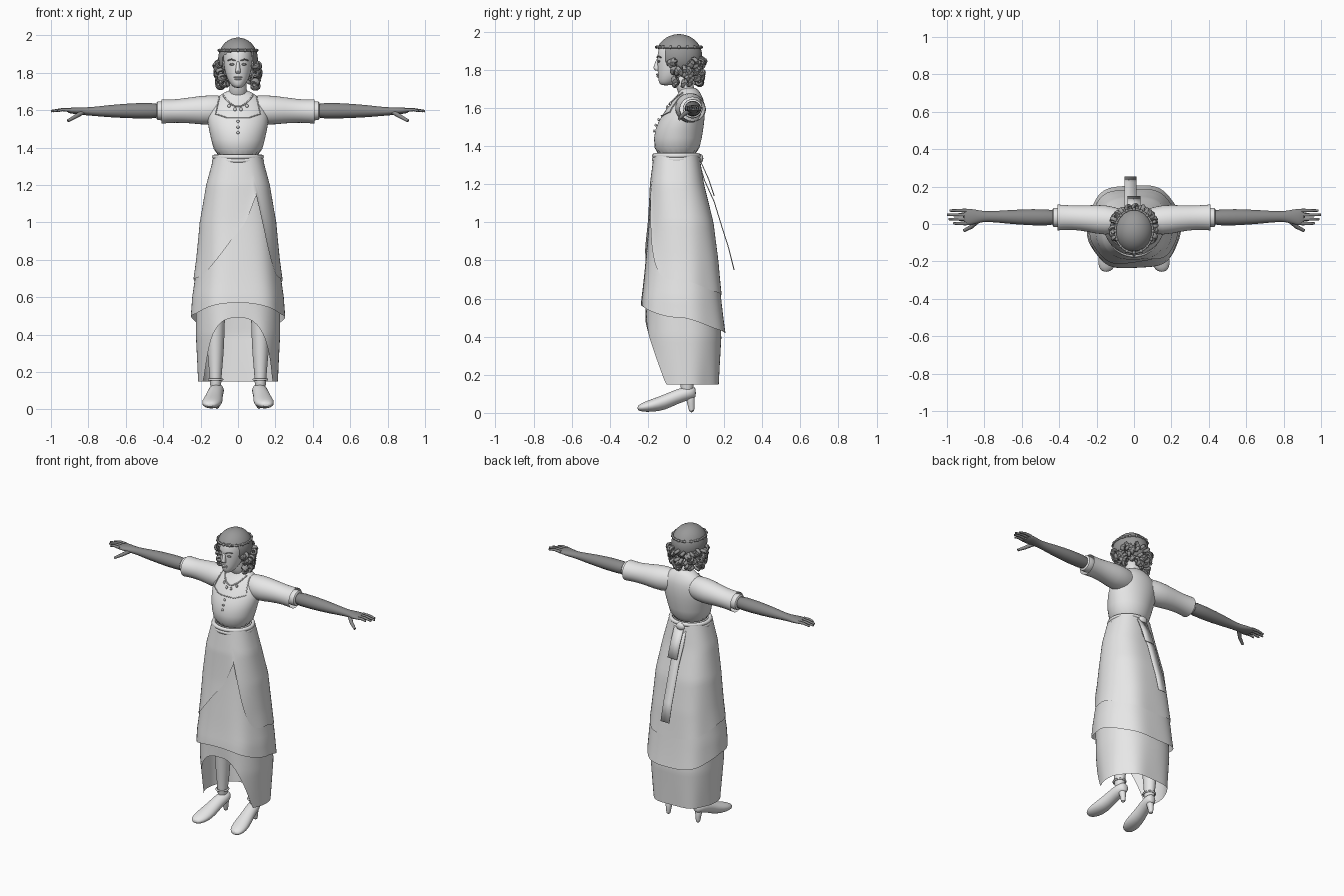
import bpy
import bmesh
import random
from math import sin, cos, pi, sqrt, radians
from mathutils import Vector, Matrix

random.seed(4)
cube = bpy.data.objects.get("Cube")
if cube:
    bpy.data.objects.remove(cube, do_unlink=True)


def material(name, value):
    mat = bpy.data.materials.new(name)
    mat.use_nodes = True
    colour = (value, value, value, 1)
    mat.diffuse_color = colour
    mat.node_tree.nodes["Principled BSDF"].inputs["Base Color"].default_value = colour
    return mat


LIGHT = material("light grey", 0.8)
GLOVE = material("glove grey", 0.25)
HAIR = material("hair grey", 0.32)


def add_object(name, data, mat):
    obj = bpy.data.objects.new(name, data)
    bpy.context.scene.collection.objects.link(obj)
    data.materials.append(mat)
    return obj


def finish(name, bm, mat, subdivide=False):
    bmesh.ops.recalc_face_normals(bm, faces=bm.faces)
    mesh = bpy.data.meshes.new(name)
    bm.to_mesh(mesh)
    bm.free()
    for poly in mesh.polygons:
        poly.use_smooth = True
    mesh.set_sharp_from_angle(angle=radians(50))
    obj = add_object(name, mesh, mat)
    if subdivide:
        mod = obj.modifiers.new("smooth", "SUBSURF")
        mod.levels = mod.render_levels = 1
    return obj


def bridge(bm, rows, closed=True):
    rows = [[bm.verts.new(p) for p in row] for row in rows]
    for low, high in zip(rows, rows[1:]):
        count = len(low)
        for i in range(count if closed else count - 1):
            j = (i + 1) % count
            bm.faces.new((low[i], low[j], high[j], high[i]))
    return rows


def loft(name, axis, sections, mat, caps=True, segments=24):
    """Sections are (position, centre u, centre v, radius u, radius v)."""
    bm = bmesh.new()
    rows = []
    for pos, cu, cv, ru, rv in sections:
        row = []
        for i in range(segments):
            a = 2 * pi * i / segments
            point = [cu + ru * cos(a), cv + rv * sin(a)]
            point.insert("xyz".index(axis), pos)
            row.append(point)
        rows.append(row)
    rows = bridge(bm, rows)
    if caps:
        bm.faces.new(rows[0])
        bm.faces.new(rows[-1])
    return finish(name, bm, mat, True)


def strand(name, points, radius, mat, tip=1.0, closed=False):
    curve = bpy.data.curves.new(name, "CURVE")
    curve.dimensions = "3D"
    curve.bevel_depth = radius
    curve.bevel_resolution = 2
    curve.use_fill_caps = True
    spline = curve.splines.new("POLY")
    spline.points.add(len(points) - 1)
    spline.use_cyclic_u = closed
    for i, (target, p) in enumerate(zip(spline.points, points)):
        target.co = (*p, 1)
        target.radius = 1 + (tip - 1) * i / (len(points) - 1)
    return add_object(name, curve, mat)


def ball(name, centre, size, mat, segments=12):
    bm = bmesh.new()
    place = Matrix.Translation(centre) @ Matrix.Diagonal((*size, 1))
    bmesh.ops.create_uvsphere(bm, u_segments=segments, v_segments=segments // 2 + 2, radius=1, matrix=place)
    return finish(name, bm, mat)


def lookup(table, z):
    """Linear reading of a table sorted by falling height."""
    z = max(min(z, table[0][0]), table[-1][0])
    for high, low in zip(table, table[1:]):
        if z >= low[0]:
            t = (high[0] - z) / (high[0] - low[0])
            return [h + (l - h) * t for h, l in zip(high, low)]


# Skirt: height, half width, front, back
SKIRT = [(1.35, .125, -.165, .065), (1.2, .165, -.185, .09), (1.0, .198, -.195, .14),
         (.8, .213, -.21, .165), (.6, .232, -.223, .18), (.4, .232, -.222, .195), (.15, .217, -.2, .182)]


def skirt_layer(name, top, hem, offset, flare, rows=26, segments=80):
    bm = bmesh.new()
    grid = []
    for r in range(rows + 1):
        t = r / rows
        row = []
        for i in range(segments):
            a = 2 * pi * i / segments
            c, s = cos(a), sin(a)
            z = top + (hem(c, s) - top) * t
            _, rx, front, back = lookup(SKIRT, z)
            grow = offset + flare * t ** 4 + .005 * sin(6 * a + 1) * t * t
            cx = abs(c) ** .82 * (1 if c > 0 else -1)
            sy = abs(s) ** .82 * (1 if s > 0 else -1)
            row.append((cx * (rx + grow), (front + back) / 2 + sy * ((back - front) / 2 + grow), z))
        grid.append(row)
    bridge(bm, grid)
    return finish(name, bm, LIGHT)


def wrap_hem(c, s):
    if s > 0:
        return .7 - .08 * s
    if c < .45:
        return .7 + .45 * ((c + 1) / 1.45) ** 1.6
    return .7 + .45 * ((1 - c) / .55) ** 2


def arched_hem(c, s):
    return .15 + (.34 * (1 - min(1, abs(c) / .88) ** 2.6) if s < 0 else 0)


skirt_layer("underskirt", .72, arched_hem, -.008, 0)
skirt_layer("middle_skirt", 1.35, lambda c, s: .5 + (.07 * s * s if s < 0 else -.08 * s), 0, .016)
skirt_layer("wrap_overskirt", 1.35, wrap_hem, .005, .006)

# Bodice, neck and belt
TORSO = [(1.71, 0, .01, .05, .045), (1.685, 0, .02, .09, .052), (1.65, 0, .015, .14, .078),
         (1.6, 0, 0, .165, .1), (1.53, 0, -.025, .166, .124), (1.45, 0, -.045, .145, .13),
         (1.33, 0, -.05, .123, .115)]
loft("bodice", "z", TORSO, LIGHT)
loft("neck", "z", [(1.66, 0, .01, .056, .05), (1.71, 0, -.005, .045, .045), (1.8, 0, -.03, .045, .05)], LIGHT)
for name, z in (("upper_belt", 1.35), ("lower_belt", 1.33)):
    ring = [(.126 * cos(a), -.05 + .116 * sin(a), z) for a in [2 * pi * i / 48 for i in range(48)]]
    strand(name, ring, .013, LIGHT, closed=True)


def chest(x, z, lift=.003):
    _, _, cy, rx, ry = lookup(TORSO, z)
    return (x, cy - ry * sqrt(max(0, 1 - (x / rx) ** 2)) - lift, z)


def chest_line(corners, steps=8):
    line = []
    for (x0, z0), (x1, z1) in zip(corners, corners[1:]):
        line += [chest(x0 + (x1 - x0) * i / steps, z0 + (z1 - z0) * i / steps) for i in range(steps)]
    return line + [chest(*corners[-1])]


# Collar, necklace and buttons
strand("bib_collar", chest_line([(-.1, 1.67), (-.12, 1.58), (-.06, 1.56), (.06, 1.56), (.12, 1.58), (.1, 1.67)]),
       .003, LIGHT)
necklace = [(.08 * u, 1.62 + .06 * u * u) for u in [i / 5 - 1 for i in range(11)]]
strand("necklace", chest_line(necklace, 2), .004, LIGHT)
for x, z in necklace[2:-2:2]:
    ball("necklace_bead", chest(x, z - .018), (.008, .006, .011), LIGHT)
for i in range(3):
    ball("button", chest(0, 1.54 - .03 * i), (.008, .006, .008), LIGHT)


# Sash at the back
def ribbon(name, path, x0, x1):
    bm = bmesh.new()
    bridge(bm, [[(x0, y, z), (x1, y, z)] for y, z in path], closed=False)
    obj = finish(name, bm, LIGHT)
    mod = obj.modifiers.new("thickness", "SOLIDIFY")
    mod.thickness = .005


ribbon("long_sash", [(.07, 1.32), (.1, 1.22), (.15, 1.11), (.19, .98), (.225, .87), (.255, .75)], -.05, .014)
ribbon("short_sash", [(.075, 1.33), (.12, 1.23), (.15, 1.14)], -.035, .035)
ball("sash_knot", (-.01, .075, 1.335), (.032, .016, .024), LIGHT)

for side, word in ((1, "left"), (-1, "right")):
    # Sleeves, gloved arms and hands
    def along(sections):
        return [(side * s[0], *s[1:]) for s in sections]

    loft(word + "_sleeve", "x", along([(.07, .02, 1.605, .06, .07), (.15, .02, 1.6, .085, .083),
         (.25, .03, 1.6, .07, .07), (.34, .035, 1.595, .064, .061), (.41, .035, 1.593, .07, .066)]),
         LIGHT, caps=False)
    loft(word + "_cuff", "x", along([(.36, .035, 1.595, .05, .05), (.415, .035, 1.597, .052, .052),
         (.433, .035, 1.597, .052, .05), (.436, .035, 1.597, .044, .044)]), LIGHT)
    loft(word + "_arm", "x", along([(.38, .035, 1.597, .044, .044), (.55, .036, 1.597, .045, .042),
         (.68, .038, 1.595, .036, .034), (.79, .04, 1.593, .026, .022), (.83, .04, 1.595, .034, .021),
         (.88, .037, 1.598, .046, .018), (.915, .037, 1.598, .043, .012)]), GLOVE)
    for i, reach in enumerate((.965, .99, 1.0, .985)):
        y = .003 + .023 * i
        strand(word + "_finger", [(side * .895, y, 1.6), (side * .94, y, 1.603), (side * reach, y, 1.595)],
               .0105, GLOVE, tip=.6)
    strand(word + "_thumb", [(side * .83, .022, 1.59), (side * .87, -.015, 1.565), (side * .91, -.036, 1.543)],
           .014, GLOVE, tip=.6)

    # Legs and heeled shoes
    x = side * .12
    loft(word + "_leg", "z", [(.1, x, .005, .032, .036), (.17, x, .005, .03, .034), (.3, x, .01, .045, .052),
         (.42, x, .005, .048, .054), (.75, x, -.02, .06, .065)], LIGHT)
    shoe = []
    for y, low, high, half in ((-.256, .015, .035, .018), (-.235, .006, .052, .043), (-.18, .004, .072, .056),
                               (-.11, .014, .098, .048), (-.05, .045, .125, .042), (.01, .066, .14, .042),
                               (.042, .075, .14, .03), (.052, .085, .125, .014)):
        shoe.append((y, side * (.116 - .13 * y), (low + high) / 2, half, (high - low) / 2))
    loft(word + "_shoe", "y", shoe, LIGHT)
    heel = side * .112
    loft(word + "_heel", "z", [(0, heel, .03, .014, .015), (.05, heel, .027, .016, .018),
         (.1, heel, .018, .032, .03)], LIGHT)
    strap = [(x + .036 * cos(a), .003 + .04 * sin(a), .16) for a in [2 * pi * i / 24 for i in range(24)]]
    strand(word + "_ankle_strap", strap, .006, LIGHT, closed=True)

    # Eyes, brows and ears
    ball(word + "_eye", (side * .031, -.142, 1.845), (.015, .008, .006), HAIR)
    strand(word + "_brow", [(side * .015, -.153, 1.865), (side * .035, -.147, 1.872), (side * .054, -.131, 1.866)],
           .0035, HAIR)
    ball(word + "_ear", (side * .078, -.035, 1.835), (.01, .02, .03), LIGHT)

# Head and face
loft("head", "z", [(1.718, 0, -.105, .018, .026), (1.735, 0, -.098, .038, .046), (1.77, 0, -.075, .06, .073),
     (1.82, 0, -.058, .074, .093), (1.87, 0, -.05, .079, .102), (1.92, 0, -.045, .077, .1),
     (1.96, 0, -.04, .05, .07)], LIGHT)
loft("nose", "z", [(1.795, 0, -.148, .014, .012), (1.807, 0, -.153, .016, .023), (1.835, 0, -.15, .01, .014),
     (1.865, 0, -.147, .008, .006)], LIGHT, segments=12)
ball("upper_lip", (0, -.149, 1.776), (.023, .009, .005), LIGHT)
ball("lower_lip", (0, -.146, 1.766), (.018, .009, .006), LIGHT)

# Hair cap, opened over the face
bm = bmesh.new()
place = Matrix.Translation((0, -.037, 1.873)) @ Matrix.Diagonal((.106, .122, .115, 1))
bmesh.ops.create_uvsphere(bm, u_segments=48, v_segments=32, radius=1, matrix=place)
cut = []
for face in bm.faces:
    x, y, z = face.calc_center_median()
    hairline = 1.925 - 4 * (x - .02) ** 2
    if (y < -.06 and z < hairline and abs(x) < .085) or z < 1.775:
        cut.append(face)
bmesh.ops.delete(bm, geom=cut, context="FACES")
finish("hair_cap", bm, HAIR)

# Curls around the sides and nape
bm = bmesh.new()
for i in range(85):
    a = random.uniform(-.2 * pi, 1.2 * pi)
    z = random.uniform(1.72, 1.85)
    spread = .085 + .022 * (z - 1.7) / .15
    centre = Vector((1.08 * spread * cos(a), -.02 + spread * sin(a) * 1.02, z))
    turn = Matrix.Rotation(a, 4, "Z") @ Matrix.Rotation(random.uniform(-1, 1), 4, "X")
    rows = []
    for j in range(11):
        b = 2 * pi * j / 10
        spin = Matrix.Translation(centre) @ turn @ Matrix.Rotation(b, 4, "Y")
        rows.append([spin @ Vector((.016 + .009 * cos(k * pi / 3), .011 * sin(k * pi / 3), 0)) for k in range(6)])
    bridge(bm, rows)
finish("hair_curls", bm, HAIR)

# Beaded headband
band = [(.1 * cos(a), -.037 + .116 * sin(a), 1.92) for a in [2 * pi * i / 32 for i in range(32)]]
strand("headband", band, .006, HAIR, closed=True)
for p in band[::2]:
    ball("headband_bead", p, (.01, .01, .009), HAIR, 8)
